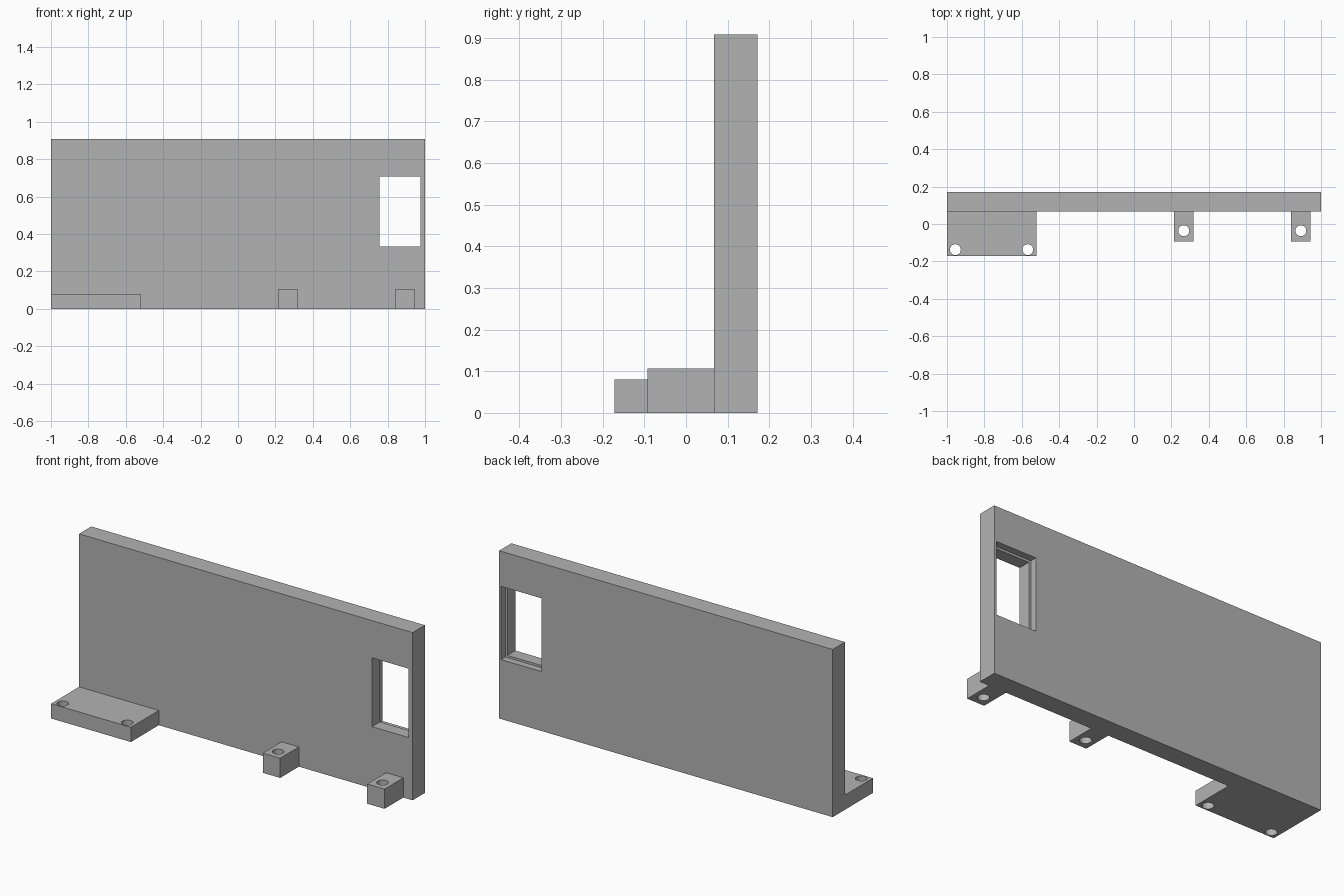
import bpy

if "Cube" in bpy.data.objects:
    bpy.data.objects.remove(bpy.data.objects["Cube"], do_unlink=True)

GREY = (0.45, 0.45, 0.45, 1)
grey = bpy.data.materials.new("plain_grey")
grey.use_nodes = True
grey.diffuse_color = GREY
grey.node_tree.nodes["Principled BSDF"].inputs["Base Color"].default_value = GREY


def box(name, x, y, z):
    """Box from (min, max) pairs on each axis."""
    spans = (x, y, z)
    bpy.ops.mesh.primitive_cube_add(size=1, location=[(a + b) / 2 for a, b in spans])
    obj = bpy.context.object
    obj.name = name
    obj.scale = [b - a for a, b in spans]
    bpy.ops.object.transform_apply(location=False, rotation=False, scale=True)
    obj.data.materials.append(grey)
    return obj


def cut(obj, cutter):
    """Subtract the cutter, apply the result and drop the cutter."""
    cutter.hide_render = True
    mod = obj.modifiers.new("cut", "BOOLEAN")
    mod.operation = "DIFFERENCE"
    mod.solver = "EXACT"
    mod.object = cutter
    bpy.context.view_layer.objects.active = obj
    bpy.ops.object.modifier_apply(modifier=mod.name)
    bpy.data.objects.remove(cutter, do_unlink=True)


def drill(obj, x, y):
    """Vertical screw hole with smooth sides."""
    bpy.ops.mesh.primitive_cylinder_add(vertices=32, radius=0.029, depth=1, location=(x, y, 0))
    cutter = bpy.context.object
    cutter.data.materials.append(grey)
    cut(obj, cutter)
    bpy.ops.object.select_all(action="DESELECT")
    obj.select_set(True)
    bpy.context.view_layer.objects.active = obj
    bpy.ops.object.shade_smooth_by_angle(angle=0.6)


FRONT, BACK = 0.067, 0.172

# Upright panel with a window that is rebated at the back
panel = box("panel", (-1, 1), (FRONT, BACK), (0, 0.909))
left, right, low, high = 0.757, 0.976, 0.334, 0.707
lip = 0.012
cut(panel, box("window_cutter", (left, right), (-0.5, 0.5), (low, high)))
cut(panel, box("rebate_cutter", (left - lip, right + lip), (BACK - 0.037, 0.5),
               (low - lip, high + lip)))

# Wide mounting foot
foot = box("wide_foot", (-1, -0.522), (-BACK, FRONT), (0, 0.08))
for x in (-0.955, -0.568):
    drill(foot, x, -0.137)

# Two small mounting lugs
for name, x in (("middle_lug", 0.266), ("left_lug", 0.892)):
    lug = box(name, (x - 0.052, x + 0.052), (-0.093, FRONT), (0, 0.107))
    drill(lug, x, -0.036)
